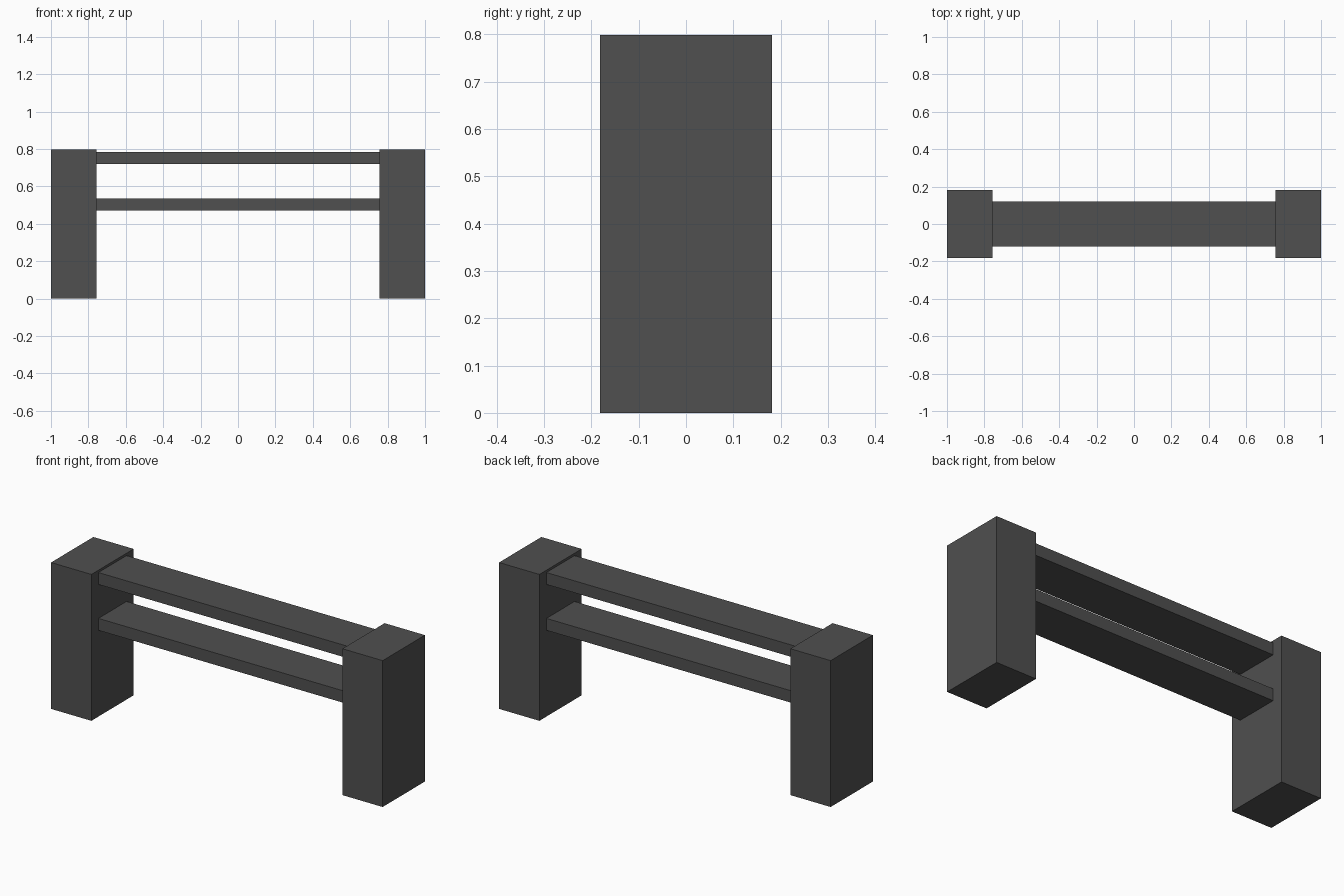
import bpy

cube = bpy.data.objects.get("Cube")
if cube:
    bpy.data.objects.remove(cube, do_unlink=True)

# Single dark grey finish
COLOR = (0.08, 0.08, 0.08, 1)
grey = bpy.data.materials.new("dark_grey")
grey.use_nodes = True
grey.diffuse_color = COLOR
grey.node_tree.nodes["Principled BSDF"].inputs["Base Color"].default_value = COLOR


def box(name, low, high):
    """Axis-aligned box between two corners."""
    bpy.ops.mesh.primitive_cube_add(
        size=1, location=[(a + b) / 2 for a, b in zip(low, high)])
    obj = bpy.context.object
    obj.name = name
    obj.scale = [b - a for a, b in zip(low, high)]
    bpy.ops.object.transform_apply(location=False, rotation=False, scale=True)
    obj.data.materials.append(grey)
    return obj


POST_INNER, POST_DEPTH, HEIGHT = 0.757, 0.182, 0.798
RAIL_DEPTH, RAIL_THICK = 0.121, 0.065

# End posts
box("left_post", (POST_INNER, -POST_DEPTH, 0), (1, POST_DEPTH, HEIGHT))
box("right_post", (-1, -POST_DEPTH, 0), (-POST_INNER, POST_DEPTH, HEIGHT))

# Flat rails spanning the posts
for name, z in (("upper_rail", 0.72), ("lower_rail", 0.47)):
    box(name, (-POST_INNER, -RAIL_DEPTH, z),
        (POST_INNER, RAIL_DEPTH, z + RAIL_THICK))
